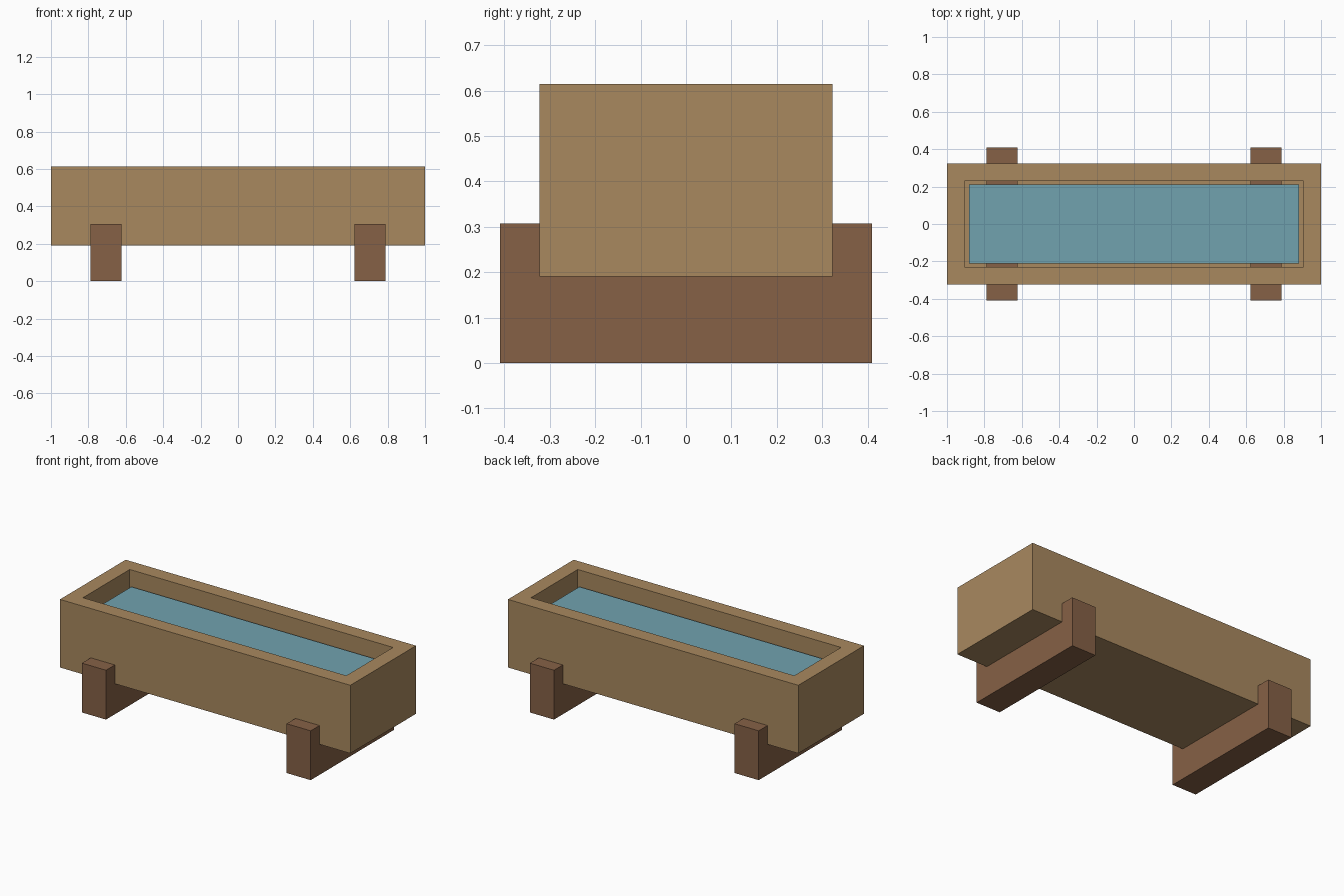
import bpy
import bmesh
from mathutils import Matrix, Vector

if "Cube" in bpy.data.objects:
    bpy.data.objects.remove(bpy.data.objects["Cube"])


def material(name, rgb):
    """Flat material from an sRGB 0-255 colour."""
    def lin(c):
        c /= 255
        return c / 12.92 if c <= 0.04045 else ((c + 0.055) / 1.055) ** 2.4
    m = bpy.data.materials.new(name)
    m.diffuse_color = (*[lin(c) for c in rgb], 1)
    m.use_nodes = True
    m.node_tree.nodes["Principled BSDF"].inputs["Base Color"].default_value = m.diffuse_color
    return m


def add_box(bm, x, y, z):
    """Add a box spanning the given (min, max) ranges."""
    size = [b - a for a, b in (x, y, z)]
    mid = [(a + b) / 2 for a, b in (x, y, z)]
    bmesh.ops.create_cube(bm, size=1, matrix=Matrix.Translation(mid) @ Matrix.Diagonal((*size, 1)))


def finish(name, bm, mat):
    me = bpy.data.meshes.new(name)
    bm.to_mesh(me)
    bm.free()
    me.materials.append(mat)
    ob = bpy.data.objects.new(name, me)
    bpy.context.collection.objects.link(ob)
    return ob


wood = material("light wood", (169, 137, 95))
dark_wood = material("dark wood", (134, 97, 70))
water_blue = material("water blue", (113, 162, 175))

# Trough: a block with its top inset into a rim and sunk to the floor
WALL, FLOOR, TOP = 0.093, 0.28, 0.614
bm = bmesh.new()
add_box(bm, (-1, 1), (-0.323, 0.323), (0.19, TOP))
bm.normal_update()
top = max(bm.faces, key=lambda f: f.calc_center_median().z)
bmesh.ops.inset_region(bm, faces=[top], thickness=WALL, use_even_offset=True)
ext = bmesh.ops.extrude_face_region(bm, geom=[top])
verts = [g for g in ext["geom"] if isinstance(g, bmesh.types.BMVert)]
bmesh.ops.translate(bm, verts=verts, vec=Vector((0, 0, FLOOR - TOP)))
if top.is_valid:
    bmesh.ops.delete(bm, geom=[top], context='FACES_ONLY')
bmesh.ops.recalc_face_normals(bm, faces=bm.faces)
finish("trough", bm, wood)

# Water sheet, slightly smaller than the opening
bm = bmesh.new()
add_box(bm, (-0.882, 0.882), (-0.211, 0.211), (0.50, 0.52))
finish("water", bm, water_blue)

# Cross beams the trough is set into
for side, name in ((-1, "left_support"), (1, "right_support")):
    bm = bmesh.new()
    cx = side * 0.705
    add_box(bm, (cx - 0.083, cx + 0.083), (-0.41, 0.41), (0, 0.307))
    finish(name, bm, dark_wood)
